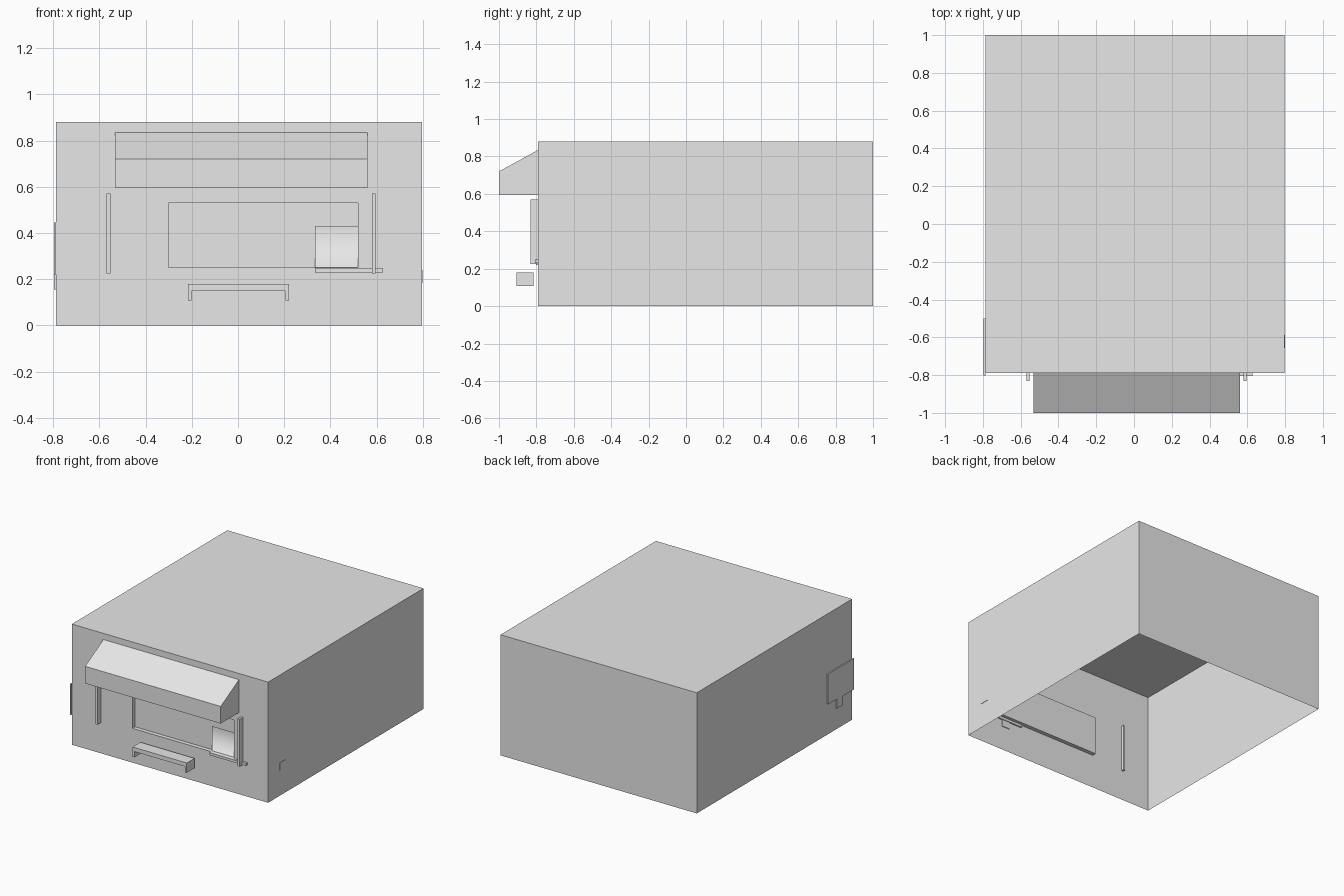
import bpy
import bmesh
from mathutils import Vector

old = bpy.data.objects.get("Cube")
if old:
    bpy.data.objects.remove(old, do_unlink=True)

grey = bpy.data.materials.new("plain grey")
grey.use_nodes = True
colour = (0.8, 0.8, 0.8, 1)
grey.diffuse_color = colour
grey.node_tree.nodes["Principled BSDF"].inputs["Base Color"].default_value = colour

FRONT = -0.79


def finish(name, bm):
    mesh = bpy.data.meshes.new(name)
    bm.to_mesh(mesh)
    bm.free()
    mesh.materials.append(grey)
    obj = bpy.data.objects.new(name, mesh)
    bpy.context.collection.objects.link(obj)
    return obj


def add_box(bm, x, y, z):
    """Add a box from three (low, high) ranges."""
    verts = bmesh.ops.create_cube(bm, size=1)["verts"]
    for v in verts:
        v.co = Vector([(r[0] + r[1]) / 2 + c * (r[1] - r[0])
                       for c, r in zip(v.co, (x, y, z))])
    return verts


def box(name, *ranges):
    bm = bmesh.new()
    add_box(bm, *ranges)
    return finish(name, bm)


def extrude_outline(name, points, offset):
    """Extrude a flat outline into a closed solid."""
    bm = bmesh.new()
    face = bm.faces.new([bm.verts.new(p) for p in points])
    new = bmesh.ops.extrude_face_region(bm, geom=[face])["geom"]
    bmesh.ops.translate(bm, vec=offset,
                        verts=[g for g in new if isinstance(g, bmesh.types.BMVert)])
    bmesh.ops.recalc_face_normals(bm, faces=bm.faces)
    return finish(name, bm)


# Building shell: single walls, open underneath, with a recessed window
bm = bmesh.new()
add_box(bm, (-0.787, 0.796), (FRONT, 1), (0, 0.88))
bmesh.ops.delete(bm, geom=[f for f in bm.faces if f.normal.z < -0.9], context="FACES_ONLY")
for co, normal in (((-0.3, 0, 0), (1, 0, 0)), ((0.52, 0, 0), (1, 0, 0)),
                   ((0, 0, 0.25), (0, 0, 1)), ((0, 0, 0.53), (0, 0, 1))):
    faces = [f for f in bm.faces if f.normal.y < -0.9]
    edges = {e for f in faces for e in f.edges}
    bmesh.ops.bisect_plane(bm, geom=faces + list(edges), plane_co=co, plane_no=normal)
    bm.normal_update()
pane = min((f for f in bm.faces if f.normal.y < -0.9),
           key=lambda f: (f.calc_center_median() - Vector((0.11, FRONT, 0.39))).length)
new = bmesh.ops.extrude_face_region(bm, geom=[pane])["geom"]
bmesh.ops.translate(bm, vec=(0, 0.03, 0),
                    verts=[g for g in new if isinstance(g, bmesh.types.BMVert)])
if pane.is_valid:
    bmesh.ops.delete(bm, geom=[pane], context="FACES_ONLY")
finish("building_shell", bm)

# Sloped awning over the window
profile = [(FRONT, 0.595), (-1, 0.595), (-1, 0.72), (FRONT, 0.835)]
extrude_outline("awning", [(-0.533, y, z) for y, z in profile], (1.094, 0, 0))

# Thin posts beside the window
for side, x in (("right", -0.56), ("left", 0.587)):
    box(side + "_post", (x - 0.008, x + 0.008), (-0.832, -0.77), (0.225, 0.57))

# Bench: a seat with two end legs
bm = bmesh.new()
add_box(bm, (-0.217, 0.22), (-0.905, -0.815), (0.15, 0.18))
for x in (-0.217, 0.205):
    add_box(bm, (x, x + 0.015), (-0.905, -0.815), (0.108, 0.15))
finish("bench", bm)

# Small notice on the front wall
box("notice", (-0.5, -0.33), (FRONT - 0.003, FRONT), (0.465, 0.56))

# Counter: upright sheet bending softly into a shelf with a lip
bm = bmesh.new()
rows = [[bm.verts.new((x, y, z)) for x in (0.333, 0.52)]
        for y, z in ((-0.775, 0.43), (-0.775, 0.25), (-0.8, 0.25))]
for a, b in zip(rows, rows[1:]):
    bm.faces.new((a[0], b[0], b[1], a[1])).smooth = True
finish("counter_back", bm)
box("counter_shelf", (0.333, 0.628), (-0.806, -0.78), (0.23, 0.248))
box("counter_tab", (0.435, 0.5), (FRONT, FRONT + 0.005), (0.18, 0.24))

# Side boards: a stepped plate on one wall, and a tab on the other
board = [(-0.5, 0.445), (-0.802, 0.445), (-0.802, 0.22), (-0.672, 0.22),
         (-0.672, 0.155), (-0.603, 0.155), (-0.603, 0.225), (-0.5, 0.225)]
extrude_outline("right_side_board", [(-0.796, y, z) for y, z in board], (0.009, 0, 0))
box("left_side_tab", (0.794, 0.799), (-0.657, -0.588), (0.184, 0.24))
